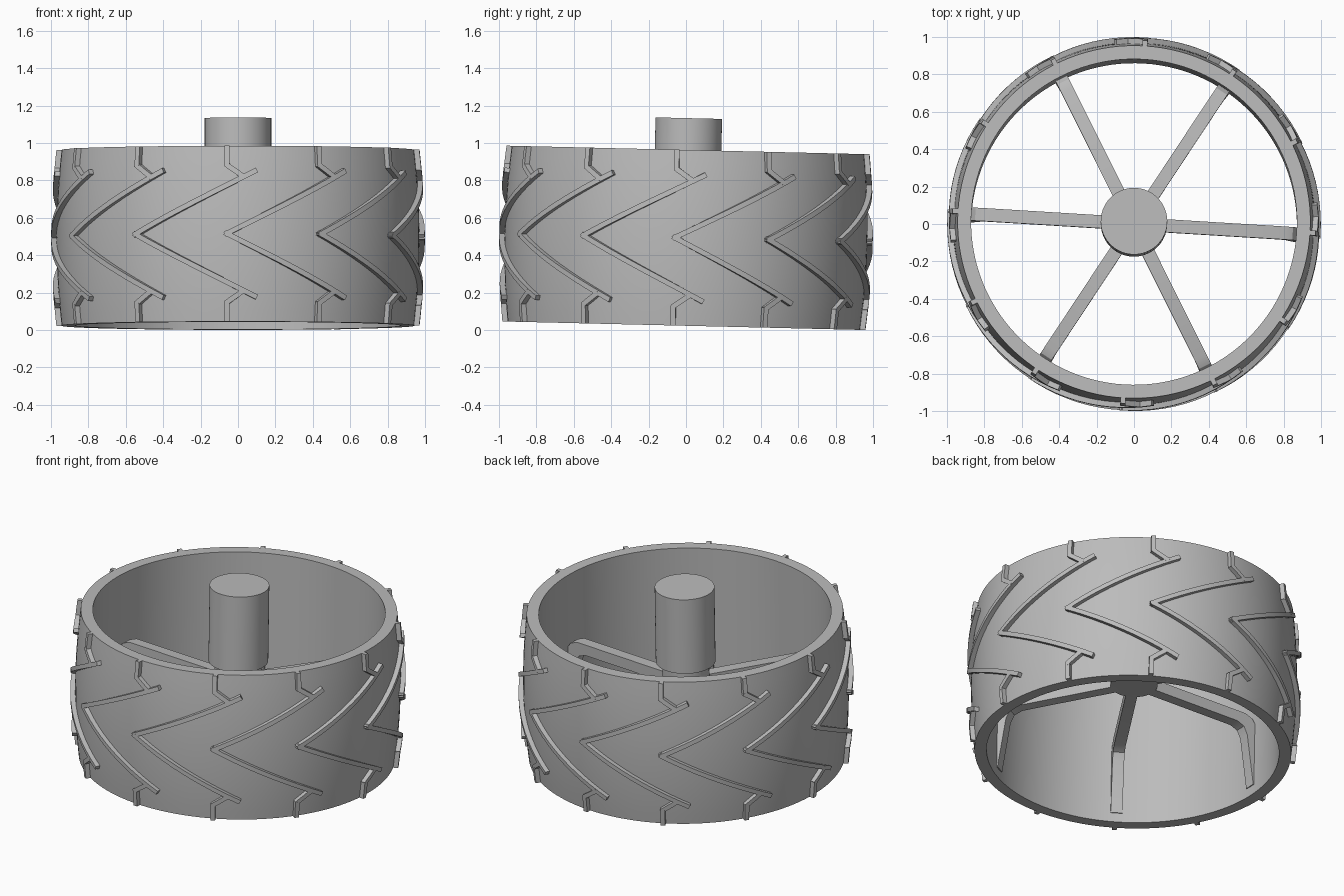
import bpy, bmesh, math
from mathutils import Matrix

cube = bpy.data.objects.get("Cube")
if cube:
    bpy.data.objects.remove(cube, do_unlink=True)

# Single grey finish
grey = bpy.data.materials.new("plain_grey")
grey.use_nodes = True
GREY = (0.5, 0.5, 0.5, 1)
grey.diffuse_color = GREY
grey.node_tree.nodes["Principled BSDF"].inputs["Base Color"].default_value = GREY

# The wheel leans slightly and is turned a little around its axle
PLACE = (Matrix.Translation((0, 0, 0.493)) @ Matrix.Rotation(-0.0236, 4, 'X')
         @ Matrix.Rotation(math.radians(-3.5), 4, 'Z'))
HALF = 0.47      # half the wheel width
CROWN = 0.97     # largest radius of the tyre body
STEPS = 12       # tread repeats


def body_radius(z):
    return CROWN - 0.027 * (z / HALF) ** 2


def finish(name, bm):
    bmesh.ops.recalc_face_normals(bm, faces=bm.faces)
    mesh = bpy.data.meshes.new(name)
    bm.to_mesh(mesh)
    bm.free()
    mesh.transform(PLACE)
    mesh.materials.append(grey)
    obj = bpy.data.objects.new(name, mesh)
    bpy.context.collection.objects.link(obj)
    bpy.ops.object.select_all(action='DESELECT')
    obj.select_set(True)
    bpy.context.view_layer.objects.active = obj
    bpy.ops.object.shade_smooth_by_angle(angle=math.radians(25))
    return obj


def lathe(name, profile, sides=128):
    """Revolve a closed (radius, z) profile around the axle."""
    bm = bmesh.new()
    rings = []
    for i in range(sides):
        a = math.tau * i / sides
        rings.append([bm.verts.new((r * math.cos(a), r * math.sin(a), z)) for r, z in profile])
    n = len(profile)
    for i in range(sides):
        p, q = rings[i], rings[(i + 1) % sides]
        for j in range(n):
            k = (j + 1) % n
            bm.faces.new((p[j], q[j], q[k], p[k]))
    return finish(name, bm)


def cylinder(name, radius, bottom, top):
    bm = bmesh.new()
    bmesh.ops.create_cone(bm, cap_ends=True, segments=64, radius1=radius, radius2=radius,
                          depth=top - bottom, matrix=Matrix.Translation((0, 0, (top + bottom) / 2)))
    return finish(name, bm)


def bar(bm, start, end, cuts, width=0.027, rise=0.029):
    """Raised rib on the tyre between two (angle, z) points."""
    u0, u1 = (math.radians(p[0]) * CROWN for p in (start, end))
    du, dz = u1 - u0, end[1] - start[1]
    length = math.hypot(du, dz)
    nu, nz = -dz / length * width / 2, du / length * width / 2
    rings = []
    for i in range(cuts + 1):
        t = i / cuts
        ring = []
        for side, lift in ((-1, -0.015), (1, -0.015), (1, rise), (-1, rise)):
            u = u0 + du * t + nu * side
            z = start[1] + dz * t + nz * side
            r, a = body_radius(z) + lift, u / CROWN - math.pi / 2
            ring.append(bm.verts.new((r * math.cos(a), r * math.sin(a), z)))
        rings.append(ring)
    for p, q in zip(rings, rings[1:]):
        for j in range(4):
            k = (j + 1) % 4
            bm.faces.new((p[j], p[k], q[k], q[j]))
    bm.faces.new(rings[0])
    bm.faces.new(rings[-1])


# Tyre body: crowned outside, straight inside
outer = [(body_radius(HALF * i / 8), HALF * i / 8) for i in range(-8, 9)]
lathe("tyre_body", outer + [(0.871, HALF), (0.871, -HALF)])

# Tread: chevrons with short hooked ribs running to each rim
tread = bmesh.new()
for step in range(STEPS):
    a = step * 360 / STEPS
    for s in (1, -1):
        bar(tread, (a - 0.6, -0.005 * s), (a + 39.4, 0.34 * s), 12)
        bar(tread, (a + 30, HALF * s), (a + 30, 0.365 * s), 2)
        bar(tread, (a + 29.6, 0.372 * s), (a + 35.4, 0.303 * s), 2)
finish("tread_ribs", tread)

# Hub and its narrower core
cylinder("hub", 0.178, 0.15, 0.64)
cylinder("hub_core", 0.14, -0.02, 0.2)

# Spokes: flat arms that bend down into legs tapering into the inner wall
SPOKE = [(0.1, -0.02), (0.74, -0.02), (0.79, -0.04), (0.815, -0.09), (0.865, -0.41),
         (0.885, -0.41), (0.885, -0.02), (0.85, 0.03), (0.8, 0.05), (0.1, 0.05)]
spokes = bmesh.new()
for i in range(6):
    turn = Matrix.Rotation(math.tau * i / 6, 3, 'Z')
    sides = []
    for y in (-0.035, 0.035):
        verts = [spokes.verts.new((r, y, z)) for r, z in SPOKE]
        for v in verts:
            v.co = turn @ v.co
        spokes.faces.new(verts)
        sides.append(verts)
    for j in range(len(SPOKE)):
        k = (j + 1) % len(SPOKE)
        spokes.faces.new((sides[0][j], sides[0][k], sides[1][k], sides[1][j]))
finish("spokes", spokes)
